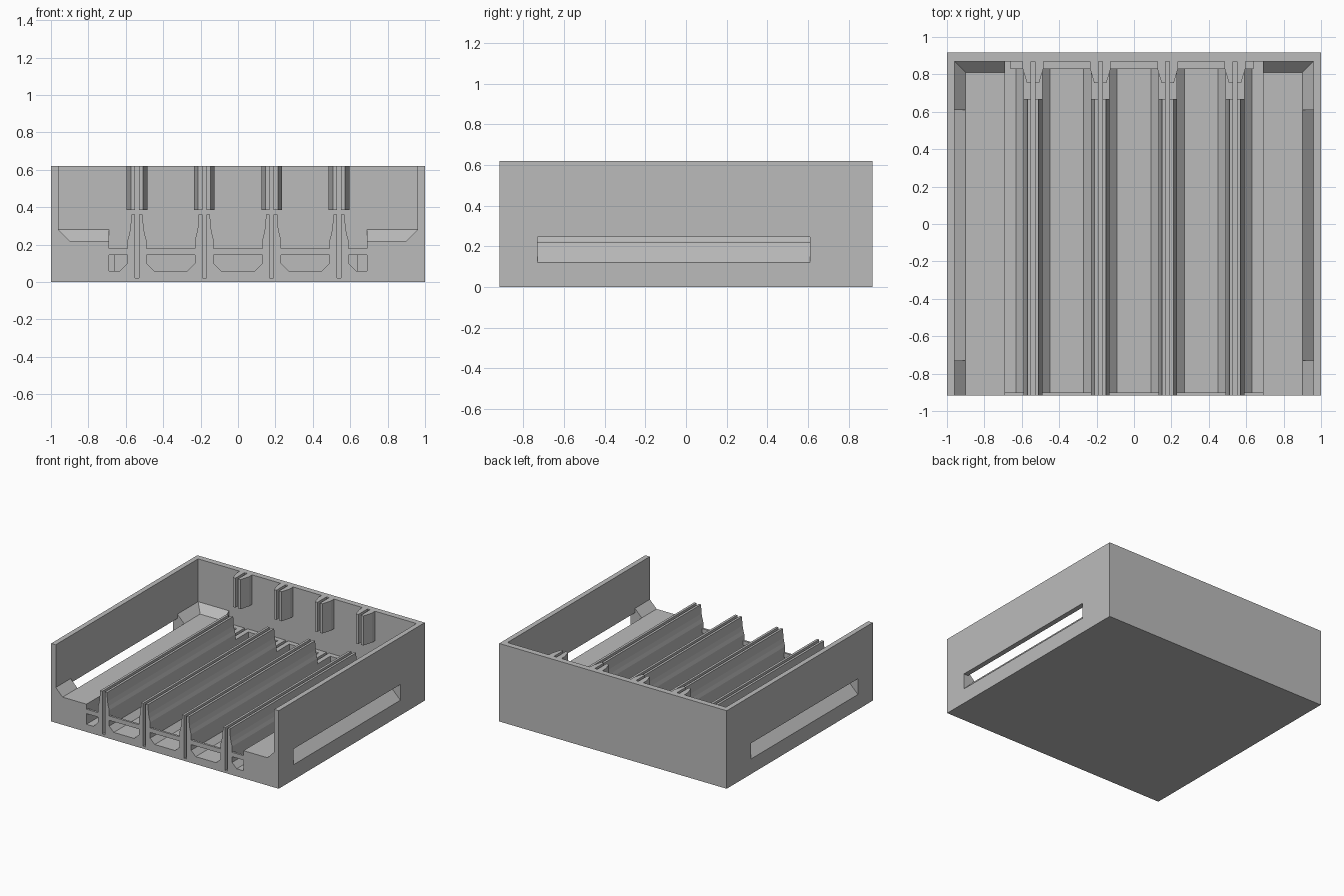
import bpy
import bmesh
from mathutils import Vector

cube = bpy.data.objects.get("Cube")
if cube:
    bpy.data.objects.remove(cube, do_unlink=True)

grey = bpy.data.materials.new("matte grey")
grey.use_nodes = True
grey.diffuse_color = (0.5, 0.5, 0.5, 1)
grey.node_tree.nodes["Principled BSDF"].inputs["Base Color"].default_value = (0.5, 0.5, 0.5, 1)

FRONT, BACK, INNER = -0.917, 0.917, 0.87
RIBS = (-0.54, -0.18, 0.18, 0.54)
SLOT, HALF = 0.011, 0.05          # half widths of the slot and the rib foot
FLOOR, SHELF, TRAY, TOP = 0.06, 0.18, 0.22, 0.62


def prism(name, profile, axis, start, end):
    """Extrude a 2D profile along an axis: 'x' (y,z), 'y' (x,z) or 'z' (x,y)."""
    place = {"x": lambda a, b, t: (t, a, b),
             "y": lambda a, b, t: (a, t, b),
             "z": lambda a, b, t: (a, b, t)}[axis]
    bm = bmesh.new()
    face = bm.faces.new([bm.verts.new(place(a, b, start)) for a, b in profile])
    extruded = bmesh.ops.extrude_face_region(bm, geom=[face], use_keep_orig=True)
    moved = [g for g in extruded["geom"] if isinstance(g, bmesh.types.BMVert)]
    bmesh.ops.translate(bm, verts=moved, vec=Vector(place(0, 0, end - start)))
    bmesh.ops.recalc_face_normals(bm, faces=bm.faces)
    mesh = bpy.data.meshes.new(name)
    bm.to_mesh(mesh)
    bm.free()
    mesh.materials.append(grey)
    obj = bpy.data.objects.new(name, mesh)
    bpy.context.collection.objects.link(obj)
    return obj


def box(name, x0, x1, y0, y1, z0, z1):
    return prism(name, [(x0, z0), (x1, z0), (x1, z1), (x0, z1)], "y", y0, y1)


def mirrored(profile, side, centre=0):
    return [(centre + side * a, b) for a, b in profile]


# Tray body: one cross-section with side walls, trays, troughs and rib slots
left_edge = [(-1, 0), (-1, TOP), (-0.96, TOP), (-0.96, 0.28),
             (-0.9, TRAY), (-0.69, TRAY), (-0.69, FLOOR)]
section = list(left_edge)
half_rib = [(-0.09, FLOOR), (-HALF, 0.1), (-HALF, SHELF), (-SLOT, SHELF), (-SLOT, 0.02)]
for c in RIBS:
    section += mirrored(half_rib, 1, c) + mirrored(half_rib, -1, c)[::-1]
section += mirrored(left_edge, -1)[::-1]
body = prism("tray_body", section, "y", FRONT, INNER)

# Long side windows with a sloping sill
window = [(0.9, TRAY), (1.02, 0.1), (1.02, 0.245), (0.96, 0.245), (0.96, 0.3), (0.9, 0.3)]
for side in (-1, 1):
    cutter = prism("window_cutter", mirrored(window, side), "y", -0.73, 0.61)
    cutter.hide_render = True
    mod = body.modifiers.new("window", "BOOLEAN")
    mod.operation = "DIFFERENCE"
    mod.solver = "EXACT"
    mod.object = cutter
    bpy.context.view_layer.objects.active = body
    bpy.ops.object.modifier_apply(modifier=mod.name)
    bpy.data.objects.remove(cutter, do_unlink=True)

# Back wall, with a chamfer at the end of each outer tray
box("back_wall", -1, 1, INNER, BACK, 0, TOP)
for side, label in ((-1, "right"), (1, "left")):
    prism(label + "_back_chamfer", [(INNER, TRAY), (INNER, 0.28), (0.81, TRAY)],
          "x", side * 0.69, side * 0.96)

# Slotted ribs and the matching guides on the back wall
rib = [(SLOT, SHELF), (HALF, SHELF), (HALF, 0.225), (0.042, 0.255),
       (0.035, 0.29), (0.03, 0.36), (SLOT, 0.36)]
guide = [(SLOT, INNER), (0.055, INNER), (0.055, 0.83), (0.033, 0.755), (SLOT, 0.755)]
for c in RIBS:
    for side in (-1, 1):
        prism("rib_half", mirrored(rib, side, c), "y", FRONT, 0.668)
        prism("back_guide", mirrored(guide, side, c), "z", 0.385, TOP)

# Front crossbars and back shelves bridging each trough
starts = [-0.69] + [c + HALF for c in RIBS]
ends = [c - HALF for c in RIBS] + [0.69]
for x0, x1 in zip(starts, ends):
    box("front_crossbar", x0, x1, FRONT, -0.9, 0.145, SHELF)
    box("back_shelf", max(x0, -0.66), min(x1, 0.64), 0.83, INNER, FLOOR, SHELF)
